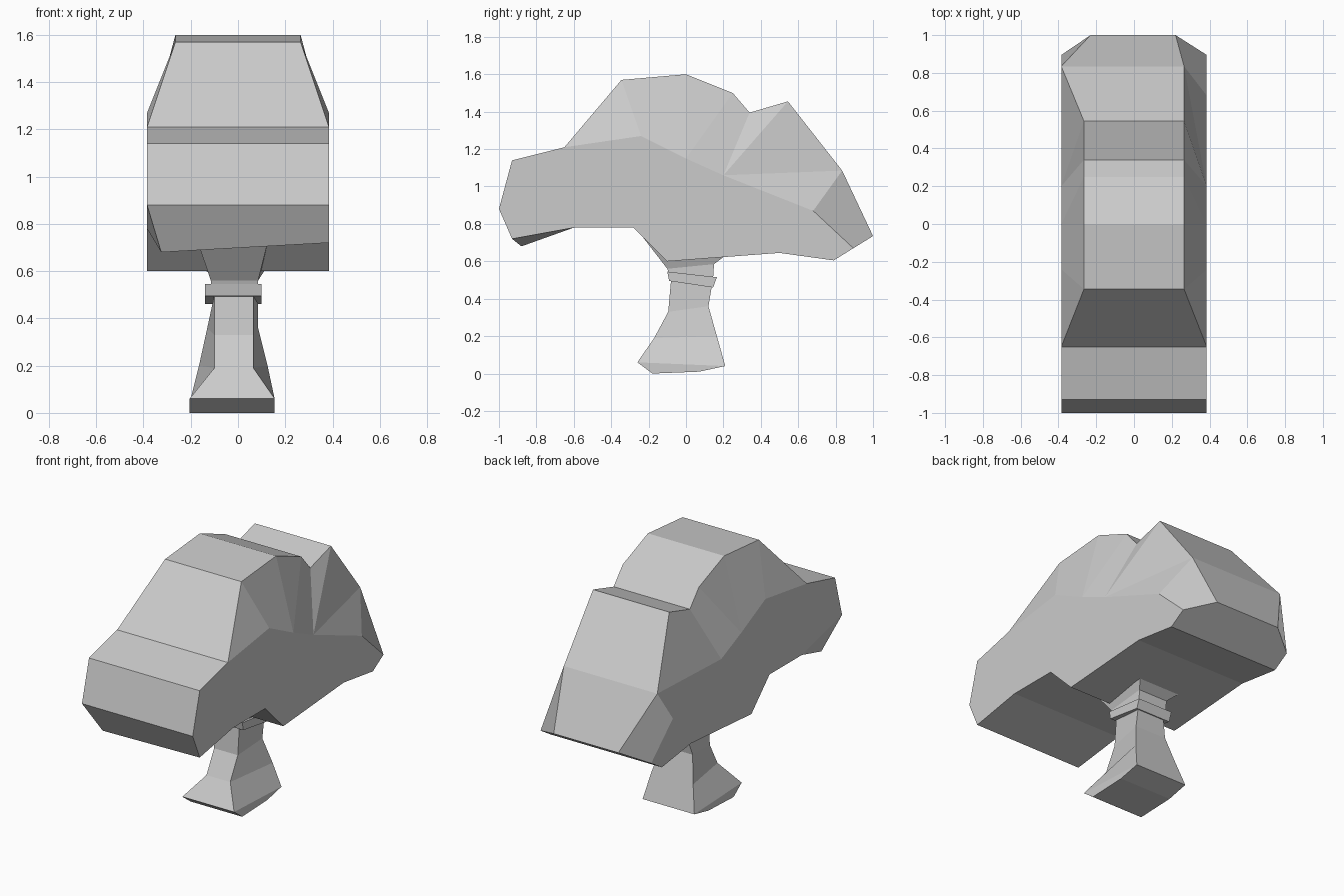
import bpy, bmesh

if "Cube" in bpy.data.objects:
    bpy.data.objects.remove(bpy.data.objects["Cube"])

W, T = 0.385, 0.265


def finish(name, bm):
    bmesh.ops.recalc_face_normals(bm, faces=bm.faces[:])
    mesh = bpy.data.meshes.new(name)
    bm.to_mesh(mesh)
    bm.free()
    ob = bpy.data.objects.new(name, mesh)
    bpy.context.collection.objects.link(ob)
    return ob


def loft(name, rings):
    """Each ring: front (x0, x1, y, z) and back (x0, x1, y, z)."""
    bm = bmesh.new()
    loops = []
    for (a0, a1, fy, fz), (b0, b1, by, bz) in rings:
        loops.append([bm.verts.new(p) for p in
                      ((a0, fy, fz), (a1, fy, fz), (b1, by, bz), (b0, by, bz))])
    for p, q in zip(loops, loops[1:]):
        for i in range(4):
            j = (i + 1) % 4
            bm.faces.new((p[i], p[j], q[j], q[i]))
    bm.faces.new(loops[0])
    bm.faces.new(loops[-1])
    return finish(name, bm)


# crown: side outline (y, z, right half width, left half width)
outline = [
    (-1, .88, W, W), (-.93, 1.14, W, W), (-.65, 1.21, W, W), (-.345, 1.57, T, T),
    (0, 1.6, T, T), (.25, 1.5, T, T), (.34, 1.395, T, T), (.545, 1.455, T, T),
    (.835, 1.085, T, W), (1, .735, .22, .23), (.79, .605, W, W), (.5, .645, W, W),
    (-.1, .6, W, W), (-.28, .78, W, W), (-.6, .78, W, W), (-.93, .72, W, .325)]
# shoulder line where the sloping top meets the flat side
shoulder = [(-.24, 1.27), (0, 1.15), (.2, 1.06), (.68, .87), (.895, .67)]

bm = bmesh.new()
sides = []
for s in (1, -1):
    o = [bm.verts.new((r if s > 0 else -l, y, z)) for y, z, r, l in outline]
    if s < 0:
        o[15].co.y, o[15].co.z = -.88, .68
    a, b, c, d, e = [bm.verts.new((s * W, y, z)) for y, z in shoulder]
    for f in ((o[2], o[3], a), (o[3], o[4], b, a), (o[4], o[5], b),
              (o[5], o[6], c, b), (o[6], o[7], c), (o[7], o[8], c),
              (o[8], d, c), (o[8], o[9], e, d), (o[9], o[10], e),
              (o[0], o[15], o[14]),
              (o[2], a, b, c, d, e, *o[10:15], o[0], o[1])):
        bm.faces.new(f)
    sides.append(o)
R, L = sides
for i in range(len(R)):
    j = (i + 1) % len(R)
    bm.faces.new((R[i], R[j], L[j], L[i]))
finish("crown", bm)

# flared trunk
loft("trunk", [
    ((-.205, .155, -.18, 0), (-.205, .155, .07, .01)),
    ((-.205, .155, -.26, .06), (-.205, .155, .21, .04)),
    ((-.1, .065, -.17, .19), (-.165, .125, .165, .2)),
    ((-.1, .065, -.095, .33), (-.13, .085, .12, .36)),
    ((-.1, .065, -.08, .5), (-.1, .085, .14, .48))])

# tilted collar
loft("collar", [
    ((-.14, .1, -.09, .495), (-.14, .1, .145, .46)),
    ((-.14, .1, -.1, .545), (-.14, .1, .165, .515))])

# neck spreading into the crown
loft("neck", [
    ((-.115, .085, -.09, .53), (-.115, .085, .145, .51)),
    ((-.115, .085, -.1, .56), (-.115, .085, .15, .585)),
    ((-.19, .14, -.27, .78), (-.17, .13, .21, .63))])
